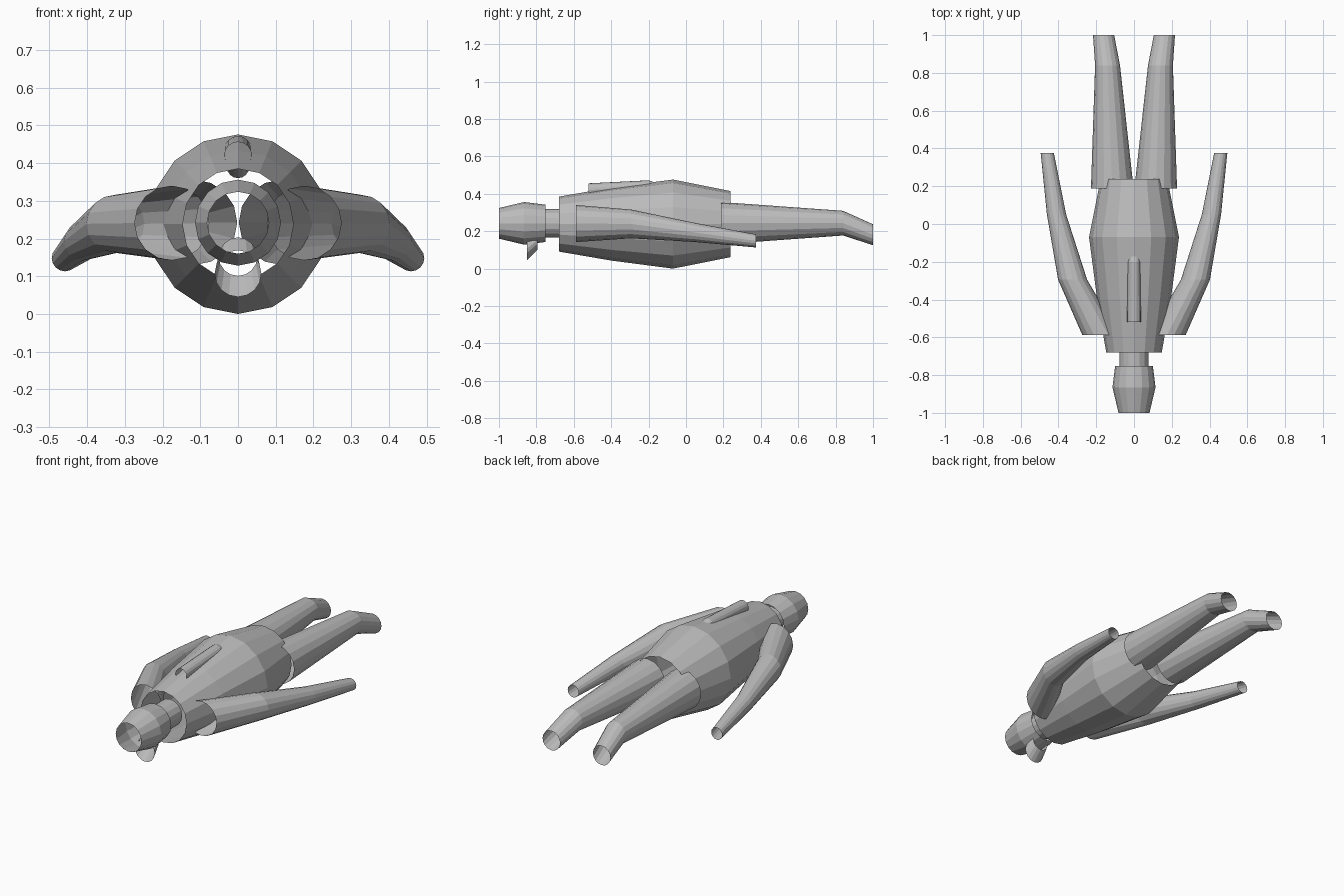
import bpy
import bmesh
import math

cube = bpy.data.objects.get("Cube")
if cube:
    bpy.data.objects.remove(cube, do_unlink=True)

SIDES = 16
AXIS = 0.238  # height of the body's centre line

grey = bpy.data.materials.new("plain_grey")
grey.use_nodes = True
grey.diffuse_color = (0.5, 0.5, 0.5, 1)
grey.node_tree.nodes["Principled BSDF"].inputs["Base Color"].default_value = (0.5, 0.5, 0.5, 1)


def tube(name, rings, side=1):
    """Open flat-shaded tube through upright rings given as (x, y, z, radius)."""
    bm = bmesh.new()
    loops = []
    for x, y, z, r in rings:
        angles = [2 * math.pi * i / SIDES for i in range(SIDES)]
        loops.append([bm.verts.new((side * x + r * math.sin(a), y, z + r * math.cos(a)))
                      for a in angles])
    for a, b in zip(loops, loops[1:]):
        for i in range(SIDES):
            j = (i + 1) % SIDES
            bm.faces.new((a[i], a[j], b[j], b[i]))
    bmesh.ops.recalc_face_normals(bm, faces=bm.faces)
    # Make sure the normals of the open tube point outwards
    face = bm.faces[0]
    x, y, z, r = rings[0]
    outward = face.calc_center_median()
    outward.x -= side * x
    outward.y = 0
    outward.z -= z
    if face.normal.dot(outward) < 0:
        bmesh.ops.reverse_faces(bm, faces=bm.faces)
    mesh = bpy.data.meshes.new(name)
    bm.to_mesh(mesh)
    bm.free()
    mesh.materials.append(grey)
    obj = bpy.data.objects.new(name, mesh)
    bpy.context.collection.objects.link(obj)
    return obj


# Body, neck and head along the centre line
tube("torso", [(0, -0.68, AXIS, 0.147), (0, -0.4, AXIS, 0.195),
               (0, -0.07, AXIS, 0.238), (0, 0.237, AXIS, 0.177)])
tube("neck", [(0, -0.78, AXIS + 0.004, 0.077), (0, -0.62, AXIS + 0.004, 0.077)])
tube("head", [(0, -1, AXIS + 0.004, 0.082), (0, -0.865, AXIS + 0.004, 0.114),
              (0, -0.752, AXIS + 0.004, 0.1)])

# Short tube under the head and long one on the back
tube("snout", [(0, -0.85, 0.107, 0.062), (0, -0.795, 0.152, 0.051)])
tube("back_fin", [(0, -0.52, 0.42, 0.036), (0, -0.2, 0.437, 0.035),
                  (0, -0.05, 0.39, 0.03)])

# Mirrored limbs
for label, side in (("left", 1), ("right", -1)):
    tube(label + "_arm", [(0.175, -0.587, 0.241, 0.099), (0.325, -0.295, 0.239, 0.077),
                          (0.41, 0.05, 0.193, 0.051), (0.459, 0.375, 0.148, 0.035)], side)
    tube(label + "_leg", [(0.115, 0.187, 0.243, 0.113), (0.14, 0.84, 0.243, 0.066),
                          (0.161, 1, 0.181, 0.056)], side)
